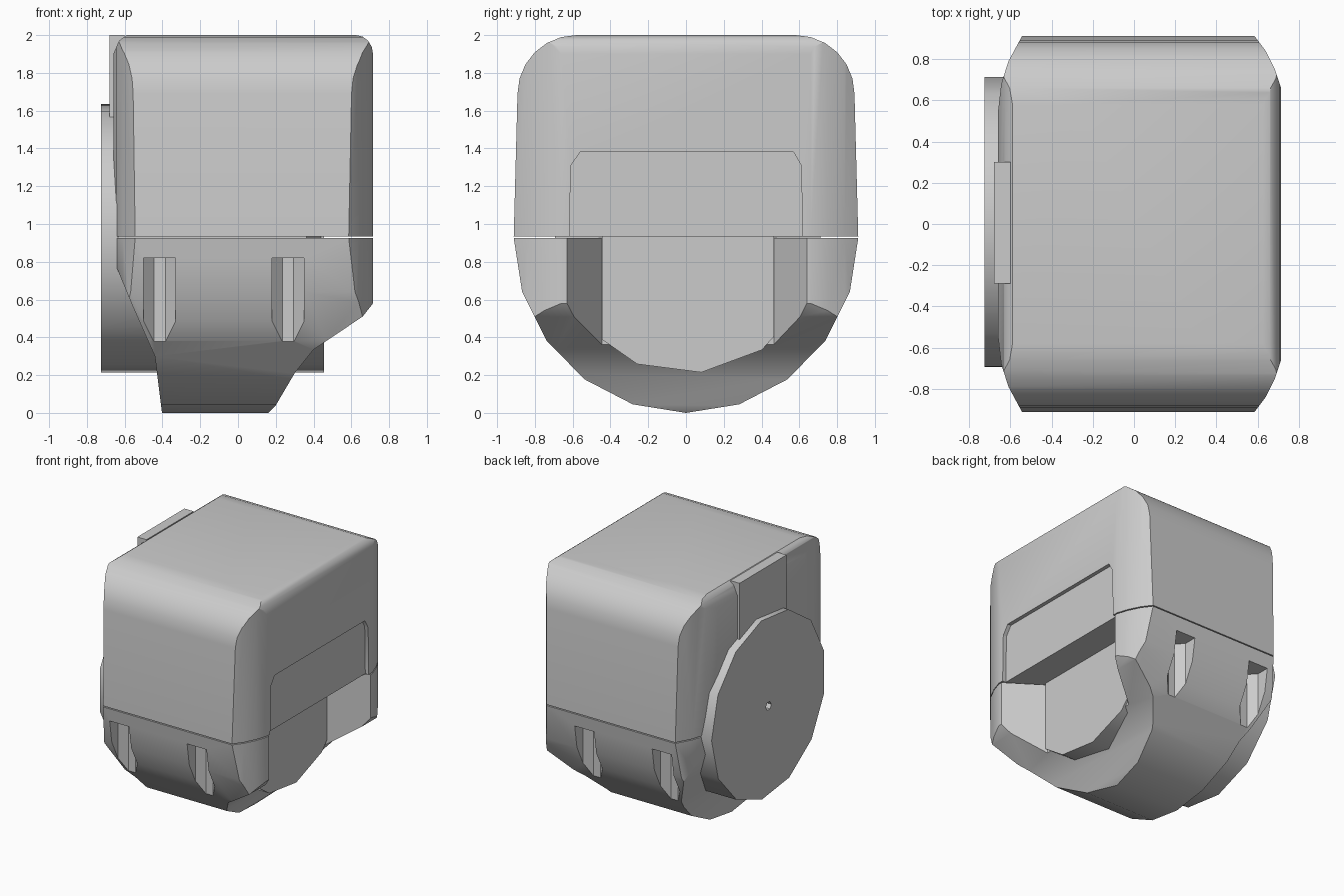
import bpy, bmesh, math

if "Cube" in bpy.data.objects:
    bpy.data.objects.remove(bpy.data.objects["Cube"], do_unlink=True)

grey = bpy.data.materials.new("plain grey")
grey.use_nodes = True
tone = (0.6, 0.6, 0.6, 1)
grey.diffuse_color = tone
grey.node_tree.nodes["Principled BSDF"].inputs["Base Color"].default_value = tone


def prism(name, axis, outline, start, end):
    """Extrude a 2D outline along an axis; outline is (y,z), (x,z) or (x,y)."""
    place = {"x": lambda a, b, t: (t, a, b),
             "y": lambda a, b, t: (a, t, b),
             "z": lambda a, b, t: (a, b, t)}[axis]
    bm = bmesh.new()
    ends = [[bm.verts.new(place(a, b, t)) for a, b in outline] for t in (start, end)]
    bm.faces.new(ends[0])
    bm.faces.new(ends[1])
    n = len(outline)
    for i in range(n):
        j = (i + 1) % n
        bm.faces.new((ends[0][i], ends[0][j], ends[1][j], ends[1][i]))
    bmesh.ops.recalc_face_normals(bm, faces=bm.faces)
    mesh = bpy.data.meshes.new(name)
    bm.to_mesh(mesh)
    bm.free()
    mesh.materials.append(grey)
    obj = bpy.data.objects.new(name, mesh)
    bpy.context.collection.objects.link(obj)
    return obj


def combine(obj, tool, operation):
    """Apply a boolean and discard the tool."""
    mod = obj.modifiers.new("cut", "BOOLEAN")
    mod.operation, mod.solver, mod.object = operation, "EXACT", tool
    bpy.context.view_layer.objects.active = obj
    bpy.ops.object.modifier_apply(modifier=mod.name)
    bpy.data.objects.remove(tool, do_unlink=True)


def smooth(obj, degrees):
    bpy.ops.object.select_all(action="DESELECT")
    obj.select_set(True)
    bpy.context.view_layer.objects.active = obj
    bpy.ops.object.shade_smooth_by_angle(angle=math.radians(degrees))


def arc(cx, cz, rx, rz, first, last, steps):
    angles = [math.radians(first + (last - first) * i / steps) for i in range(steps + 1)]
    return [(cx + rx * math.cos(a), cz + rz * math.sin(a)) for a in angles]


# Plan shared by both shells, with softened vertical corners
half_plan = [(0.715, 0.66), (0.685, 0.75), (0.64, 0.84), (0.58, 0.92),
             (-0.54, 0.92), (-0.61, 0.79), (-0.645, 0.68), (-0.66, 0.55)]
plan = half_plan + [(x, -y) for x, y in reversed(half_plan)]

# Upper shell: rounded hood
hood = arc(0.58, 1.69, 0.312, 0.31, 0, 90, 6)
hood_profile = [(0.912, 0.934)] + hood + [(-y, z) for y, z in reversed(hood)] + [(-0.912, 0.934)]
upper_shell = prism("upper_shell", "x", hood_profile, -0.8, 0.8)
combine(upper_shell, prism("plan_tool", "z", plan, 0.5, 2.5), "INTERSECT")
hood_front = ([(0.715, 0.5)] + arc(0.625, 1.9, 0.09, 0.1, 0, 90, 4)
              + [(-0.59, 2), (-0.63, 1.97), (-0.66, 1.9), (-0.66, 0.5)])
combine(upper_shell, prism("front_tool", "y", hood_front, -1.2, 1.2), "INTERSECT")

# Shallow panel recess on the open side
panel = [(-0.62, 0.8), (-0.61, 1.31), (-0.56, 1.38), (0.57, 1.38), (0.61, 1.31), (0.62, 0.8)]
combine(upper_shell, prism("panel_tool", "x", panel, 0.685, 0.9), "DIFFERENCE")
smooth(upper_shell, 32)

# Square-edged rib in the middle of the closed side
rib_outline = [(-0.6, 2), (-0.68, 2), (-0.68, 1.42), (-0.65, 1.2), (-0.6, 1.2)]
rib = prism("side_rib", "y", rib_outline, -0.29, 0.3)

# Lower shell: half-round bowl, tapered on both sides
lower_shell = prism("lower_shell", "x", arc(0, 0.926, 0.912, 0.926, 180, 360, 10), -0.8, 0.8)
combine(lower_shell, prism("plan_tool", "z", plan, -0.5, 1.5), "INTERSECT")
taper = [(0.715, 1.2), (0.715, 0.58), (0.66, 0.51), (0.4, 0.335), (0.3, 0.21), (0.2, 0.04),
         (0.14, -0.02), (-0.4, -0.02), (-0.44, 0.3), (-0.56, 0.57), (-0.655, 0.8), (-0.655, 1.2)]
combine(lower_shell, prism("taper_tool", "y", taper, -1.2, 1.2), "INTERSECT")

# Flared opening down to the drum face
opening = [(0.44, -0.445), (0.44, 0.465), (0.715, 0.64), (0.9, 0.75), (0.9, -0.75), (0.715, -0.63)]
combine(lower_shell, prism("opening_tool", "z", opening, -0.2, 1.2), "DIFFERENCE")

# Grip slots, two in front and two behind
slot = [(-0.085, 1.1), (-0.085, 0.79), (-0.03, 0.735), (0.03, 0.735), (0.085, 0.79), (0.085, 1.1)]
for side in (-1, 1):
    for centre in (-0.415, 0.265):
        outline = [(centre + x, side * y) for x, y in slot]
        combine(lower_shell, prism("slot_tool", "z", outline, 0.2, 0.82), "DIFFERENCE")
smooth(lower_shell, 32)

# Drum through the body, with a small socket in its outer face
drum = prism("drum", "x", arc(0, 0.925, 0.715, 0.715, -83.5, 248.8, 12), -0.725, 0.455)
combine(drum, prism("socket_tool", "x", arc(0, 0.925, 0.035, 0.035, 0, 300, 5), -0.8, -0.66), "DIFFERENCE")
# Keep the drum clear of the flared opening's walls and the shell above
clear = [(-0.9, -0.9), (0.3, -0.9), (0.44, -0.445), (0.455, -0.445),
         (0.455, 0.465), (0.44, 0.465), (0.3, 0.9), (-0.9, 0.9)]
combine(drum, prism("clear_tool", "z", clear, 0, 1.8), "INTERSECT")
smooth(drum, 32)
